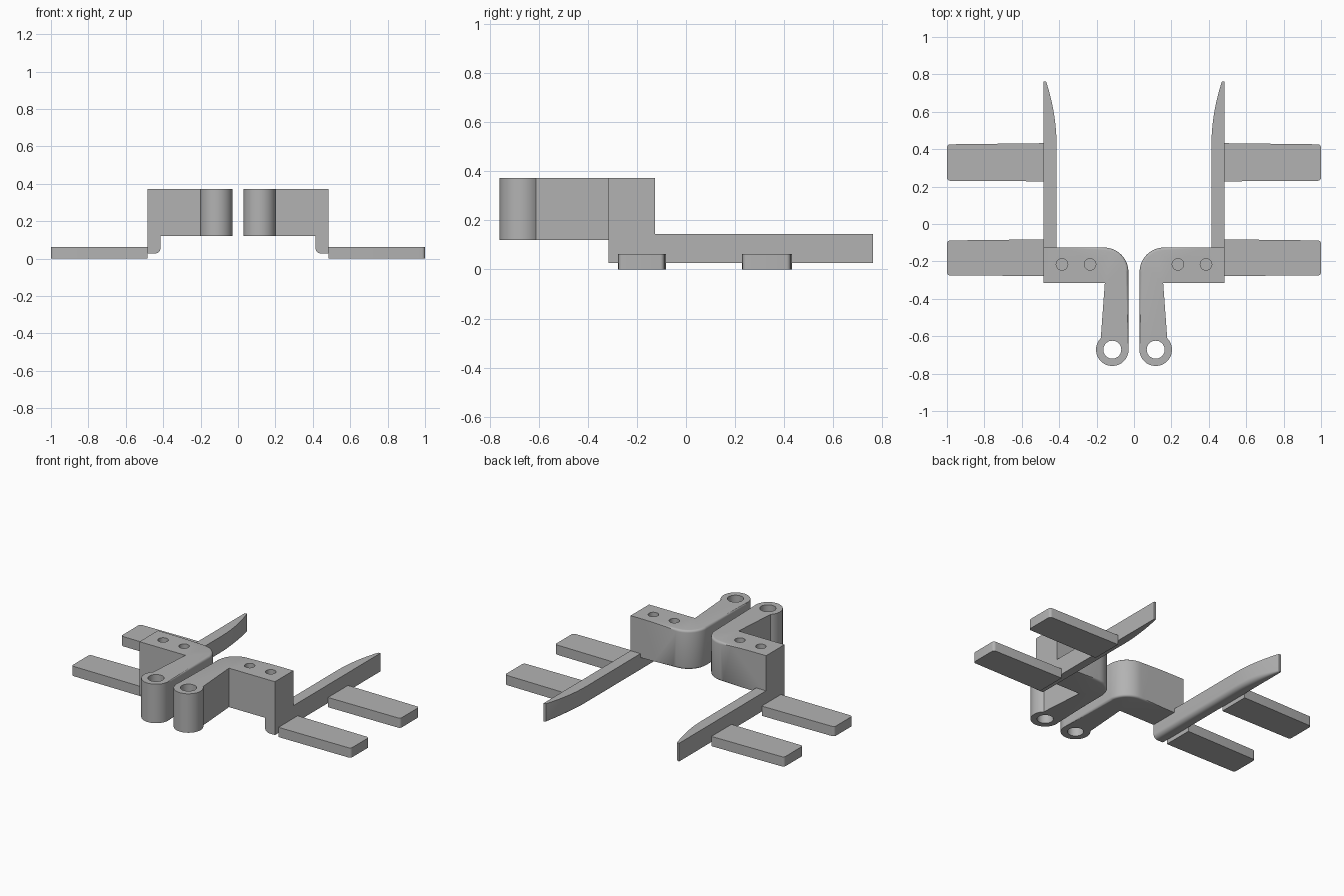
import bpy, bmesh, math

cube = bpy.data.objects.get("Cube")
if cube:
    bpy.data.objects.remove(cube)

COLOUR = (0.45, 0.45, 0.45, 1)
grey = bpy.data.materials.new("plain grey")
grey.use_nodes = True
grey.diffuse_color = COLOUR
grey.node_tree.nodes["Principled BSDF"].inputs["Base Color"].default_value = COLOUR


def arc(cx, cy, r, start, end, steps):
    """Points on an arc, angles in degrees."""
    angles = [math.radians(start + (end - start) * i / steps) for i in range(steps + 1)]
    return [(cx + r * math.cos(a), cy + r * math.sin(a)) for a in angles]


def loft(bm, rings):
    """Skin a closed solid through equal-length rings of points."""
    rows = [[bm.verts.new(p) for p in ring] for ring in rings]
    n = len(rows[0])
    for a, b in zip(rows, rows[1:]):
        for i in range(n):
            bm.faces.new((a[i], a[(i + 1) % n], b[(i + 1) % n], b[i]))
    bm.faces.new(rows[0])
    bm.faces.new(rows[-1])
    bmesh.ops.recalc_face_normals(bm, faces=bm.faces)


def prism(bm, outline, z0, z1):
    loft(bm, [[(x, y, z) for x, y in outline] for z in (z0, z1)])


def make(name, bm):
    mesh = bpy.data.meshes.new(name)
    bm.to_mesh(mesh)
    bm.free()
    obj = bpy.data.objects.new(name, mesh)
    bpy.context.collection.objects.link(obj)
    mesh.materials.append(grey)
    return obj


def finish(obj):
    """Smooth the curved faces and mirror the part to the other side."""
    bpy.ops.object.select_all(action='DESELECT')
    obj.select_set(True)
    bpy.context.view_layer.objects.active = obj
    for mod in list(obj.modifiers):
        bpy.ops.object.modifier_apply(modifier=mod.name)
    bpy.ops.object.shade_smooth_by_angle(angle=math.radians(30))
    mirror = obj.modifiers.new("mirror", 'MIRROR')
    mirror.use_mirror_merge = False


# Bent bracket: block, rounded elbow, arm and round eye
EYE = (0.116, -0.672)
BOTTOM, TOP = 0.12, 0.372
outline = [(0.485, -0.315), (0.485, -0.126)]
outline += arc(0.16, -0.256, 0.13, 90, 180, 14)
outline += arc(*EYE, 0.087, 171, 405, 32)
outline += [(0.156, -0.315)]
bm = bmesh.new()
prism(bm, outline, BOTTOM, TOP)

# Soft upper and lower rims along the elbow
rims = []
for e in bm.edges:
    a, b = (v.co for v in e.verts)
    mid = (a + b) / 2
    if abs(a.z - b.z) < 0.001 and mid.x < 0.158 and mid.y > -0.6:
        rims.append(e)
bmesh.ops.bevel(bm, geom=rims, offset=0.014, segments=4, profile=0.5, affect='EDGES')
bracket = make("bracket", bm)

# Through hole in the eye and two blind screw holes
bm = bmesh.new()
prism(bm, arc(*EYE, 0.048, 0, 350, 35), 0, 0.5)
for x in (0.235, 0.385):
    prism(bm, arc(x, -0.216, 0.031, 0, 345, 23), 0.25, 0.5)
cutter = make("hole_cutter", bm)
cutter.hide_render = True
cutter.hide_viewport = True
cut = bracket.modifiers.new("holes", 'BOOLEAN')
cut.object = cutter
cut.solver = 'EXACT'
finish(bracket)

# Long rail with a rounded lower inner edge and a curved, tapering tip
def rail_section(y, z1=0.145):
    t = max(0, (y - 0.42) / 0.342)
    inner, outer, z0 = 0.414 + 0.056 * t * t, 0.485, 0.027
    r = min(0.03, 0.5 * (outer - inner))
    ring = [(outer, z0), (outer, z1), (inner, z1)]
    ring += arc(inner + r, z0 + r, r, 180, 270, 6)
    return [(x, y, z) for x, z in ring]


bm = bmesh.new()
stations = [-0.315, -0.126] + [0.42 + 0.342 * i / 12 for i in range(13)]
loft(bm, [rail_section(y) for y in stations])
finish(make("rail", bm))

# Flat side pads with rounded outer corners
for name, y0, y1 in (("front_pad", -0.278, -0.082), ("rear_pad", 0.228, 0.432)):
    outline = [(0.485, y0), (0.485, y1)]
    outline += arc(0.983, y1 - 0.023, 0.017, 90, 0, 5)
    outline += arc(0.983, y0 + 0.02, 0.017, 0, -90, 5)
    bm = bmesh.new()
    prism(bm, outline, 0, 0.063)
    finish(make(name, bm))
